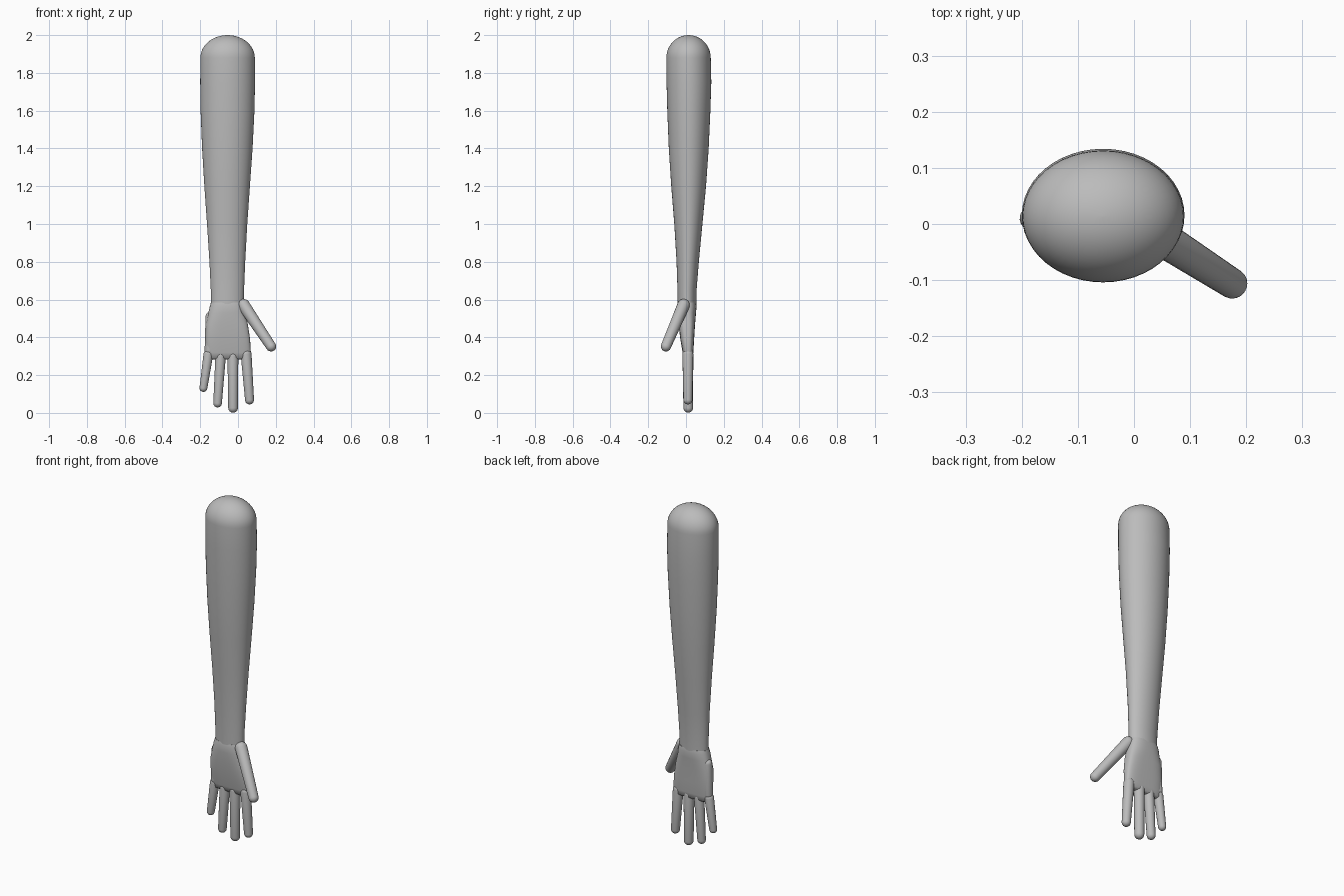
import bpy, bmesh
from math import pi, sin, cos
from mathutils import Vector

cube = bpy.data.objects.get("Cube")
if cube:
    bpy.data.objects.remove(cube)

grey = bpy.data.materials.new("plain grey")
grey.use_nodes = True
colour = (0.5, 0.5, 0.5, 1)
grey.diffuse_color = colour
grey.node_tree.nodes["Principled BSDF"].inputs["Base Color"].default_value = colour


def loft(name, rings):
    """Skin closed rings of points and cap both ends."""
    bm = bmesh.new()
    loops = [[bm.verts.new(p) for p in ring] for ring in rings]
    n = len(loops[0])
    for a, b in zip(loops, loops[1:]):
        for i in range(n):
            j = (i + 1) % n
            bm.faces.new((a[i], a[j], b[j], b[i]))
    bm.faces.new(loops[0][::-1])
    bm.faces.new(loops[-1])
    bmesh.ops.recalc_face_normals(bm, faces=bm.faces)
    mesh = bpy.data.meshes.new(name)
    bm.to_mesh(mesh)
    bm.free()
    mesh.materials.append(grey)
    obj = bpy.data.objects.new(name, mesh)
    bpy.context.collection.objects.link(obj)
    bpy.ops.object.select_all(action='DESELECT')
    obj.select_set(True)
    bpy.context.view_layer.objects.active = obj
    bpy.ops.object.shade_smooth_by_angle(angle=pi / 4)
    return obj


def section(x0, x1, y0, y1, z, power=1.0, n=48):
    """Rounded horizontal section inside the given bounds."""
    def rounded(v):
        return (1 if v > 0 else -1) * abs(v) ** power
    ring = []
    for i in range(n):
        t = 2 * pi * i / n
        ring.append(((x0 + x1) / 2 + (x1 - x0) / 2 * rounded(cos(t)),
                     (y0 + y1) / 2 + (y1 - y0) / 2 * rounded(sin(t)), z))
    return ring


def capsule(name, start, end, r0, r1, n=20, steps=6):
    """Tapered finger with round ends; start and end are the ball centres."""
    start, end = Vector(start), Vector(end)
    axis = (end - start).normalized()
    side = axis.orthogonal().normalized()
    up = axis.cross(side)
    rings = []
    for centre, r, first in ((start, r0, -pi / 2), (end, r1, 0)):
        for k in range(steps + 1):
            a = first + pi / 2 * k / steps
            radius = max(r * cos(a), r * 0.03)
            rings.append([centre + axis * r * sin(a) + radius *
                          (side * cos(2 * pi * i / n) + up * sin(2 * pi * i / n))
                          for i in range(n)])
    return loft(name, rings)


# Arm: tapering sleeve of oval sections with a domed shoulder
arm = [(-.143, .030, -.043, .054, .54),
       (-.144, .032, -.045, .056, .65),
       (-.151, .038, -.050, .068, .80),
       (-.164, .049, -.062, .087, 1.0),
       (-.178, .063, -.078, .106, 1.2),
       (-.190, .077, -.091, .120, 1.4),
       (-.198, .087, -.099, .129, 1.6),
       (-.200, .090, -.103, .134, 1.75),
       (-.199, .089, -.104, .131, 1.88)]
rings = [section(*row) for row in arm]
x0, x1, y0, y1, z = arm[-1]
cx, cy = (x0 + x1) / 2, (y0 + y1) / 2
for k in range(1, 13):
    a = pi / 2 * k / 12
    s = max(cos(a), 0.01)
    rings.append(section(cx + (x0 - cx) * s, cx + (x1 - cx) * s,
                         cy + (y0 - cy) * s, cy + (y1 - cy) * s,
                         z + .12 * sin(a)))
loft("arm", rings)

# Palm: flattened box with rounded edges, thinner toward the knuckles
palm = [(-.145, .050, .000, .025, .283),
        (-.160, .062, -.012, .035, .291),
        (-.168, .068, -.018, .039, .32),
        (-.172, .064, -.030, .043, .39),
        (-.168, .052, -.040, .048, .47),
        (-.157, .040, -.045, .053, .53),
        (-.149, .035, -.046, .056, .565),
        (-.143, .030, -.042, .053, .585)]
loft("palm", [section(*row, power=.6 if row[-1] < .5 else .8) for row in palm])

# Outer edge of the hand
capsule("palm_edge", (-.148, .010, .51), (-.152, .010, .33), .024, .025)

# Fingers
fingers = {"little_finger": ((-.157, .010, .31), (-.183, .010, .132), .026, .021),
           "ring_finger": ((-.092, .010, .30), (-.108, .010, .052), .028, .023),
           "middle_finger": ((-.027, .010, .30), (-.026, .012, .027), .029, .026),
           "index_finger": ((.043, .010, .31), (.061, .010, .069), .029, .024)}
for name, shape in fingers.items():
    capsule(name, *shape)

# Thumb, reaching out and forward
capsule("thumb", (.030, -.013, .570), (.175, -.106, .352), .033, .027)
